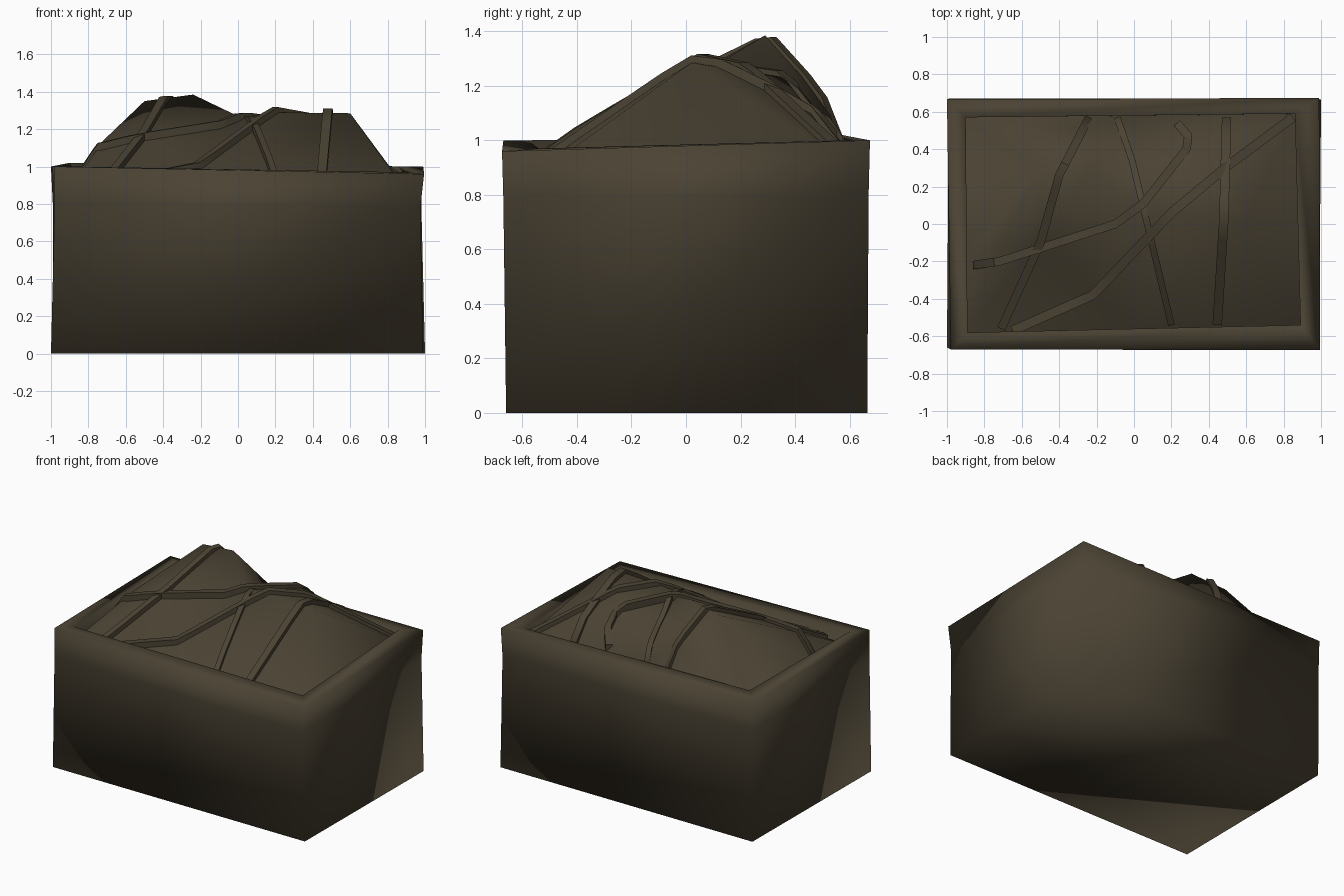
import bpy, bmesh
from mathutils import Vector
from mathutils.geometry import delaunay_2d_cdt
from mathutils.bvhtree import BVHTree

if "Cube" in bpy.data.objects:
    bpy.data.objects.remove(bpy.data.objects["Cube"])

olive = bpy.data.materials.new("dark olive brown")
olive.diffuse_color = (0.07, 0.056, 0.034, 1)
olive.use_nodes = True
olive.node_tree.nodes["Principled BSDF"].inputs["Base Color"].default_value = olive.diffuse_color


def make(name, verts, faces, smooth=True):
    mesh = bpy.data.meshes.new(name)
    mesh.from_pydata(verts, [], faces)
    bm = bmesh.new()
    bm.from_mesh(mesh)
    bmesh.ops.recalc_face_normals(bm, faces=bm.faces)
    bm.to_mesh(mesh)
    bm.free()
    mesh.materials.append(olive)
    if smooth:
        mesh.polygons.foreach_set("use_smooth", [True] * len(mesh.polygons))
    obj = bpy.data.objects.new(name, mesh)
    bpy.context.collection.objects.link(obj)
    return obj


def bridge(rings):
    """Closed skin through rings of four corners, capped at both ends."""
    verts = [p for r in rings for p in r]
    faces = [(0, 1, 2, 3), tuple(len(verts) - 4 + i for i in range(4))]
    for k in range(len(rings) - 1):
        a = 4 * k
        for i in range(4):
            j = (i + 1) % 4
            faces.append((a + i, a + j, a + 4 + j, a + 4 + i))
    return verts, faces


# Crate: slightly warped walls, sloping rim and shallow recess
inner = [(-0.89, -0.58, 1.0), (0.89, -0.54, 0.97), (0.86, 0.59, 1.0), (-0.9, 0.57, 1.02)]
rings = [
    [(-1, -0.66, 0), (0.99, -0.66, 0), (1, 0.665, 0), (-0.99, 0.665, 0)],
    [(-0.98, -0.67, 0.8), (0.975, -0.67, 0.78), (0.98, 0.67, 0.8), (-0.99, 0.67, 0.8)],
    [(-0.98, -0.67, 1.0), (0.995, -0.675, 0.96), (0.99, 0.675, 1.0), (-1, 0.665, 1.0)],
    inner,
    [(x, y, 0.8) for x, y, z in inner],
]
make("crate", *bridge(rings))

# Heap: hipped mound with an off-centre peak
heap_points = [Vector(p) for p in [
    (-0.89, -0.58, 0.9), (0, -0.56, 0.92), (0.89, -0.54, 0.88),
    (0.87, 0.59, 0.92), (0, 0.58, 0.96), (-0.9, 0.57, 0.92), (-0.89, -0.1, 0.88),
    (0.6, 0.02, 1.285), (0.17, 0.05, 1.29), (0.02, 0.08, 1.26),
    (-0.24, 0.29, 1.385), (-0.5, 0.32, 1.35), (-0.72, -0.12, 1.14),
    (-0.5, -0.1, 1.17), (-0.32, 0.51, 1.14), (0.26, 0.36, 1.23),
    (-0.22, -0.36, 1.0),
]]
tri = delaunay_2d_cdt([p.xy for p in heap_points], [], [], 0, 1e-5)
heap_verts = [heap_points[o[0]] for o in tri[3]]
heap_faces = [tuple(f) for f in tri[2]]
make("heap", heap_verts, heap_faces)
surface = BVHTree.FromPolygons(heap_verts, heap_faces)


# Straps: flat bands draped over the heap
def strap(name, path, width=0.045, steps=5):
    path = [Vector(p) for p in path]
    pts = [a.lerp(b, k / steps) for a, b in zip(path, path[1:]) for k in range(steps)]
    pts.append(path[-1])
    rings = []
    for i, p in enumerate(pts):
        hit = surface.ray_cast(Vector((p.x, p.y, 3)), Vector((0, 0, -1)))[0]
        z = hit.z if hit else 0.9
        d = (pts[min(i + 1, len(pts) - 1)] - pts[max(i - 1, 0)]).normalized()
        side = Vector((-d.y, d.x)) * width / 2
        l, r = p + side, p - side
        rings.append([(l.x, l.y, z - 0.03), (r.x, r.y, z - 0.03),
                      (r.x, r.y, z + 0.03), (l.x, l.y, z + 0.03)])
    obj = make(name, *bridge(rings), smooth=False)
    bpy.context.view_layer.objects.active = obj
    bpy.ops.object.select_all(action='DESELECT')
    obj.select_set(True)
    bpy.ops.object.shade_smooth_by_angle(angle=0.7)


strap("strap_left_bent", [(-0.86, -0.22), (-0.72, -0.2), (-0.1, 0), (0.05, 0.11),
                          (0.28, 0.4), (0.29, 0.47), (0.23, 0.54)])
strap("strap_left_cross", [(-0.24, 0.57), (-0.4, 0.26), (-0.5, -0.1), (-0.71, -0.56)])
strap("strap_middle", [(-0.09, 0.57), (-0.01, 0.34), (0.04, 0.13), (0.2, -0.54)], 0.035)
strap("strap_diagonal", [(0.85, 0.57), (0.5, 0.31), (0.2, 0.06), (-0.22, -0.38), (-0.65, -0.57)], 0.05)
strap("strap_right", [(0.495, 0.57), (0.48, 0.02), (0.445, -0.54)], 0.05)
